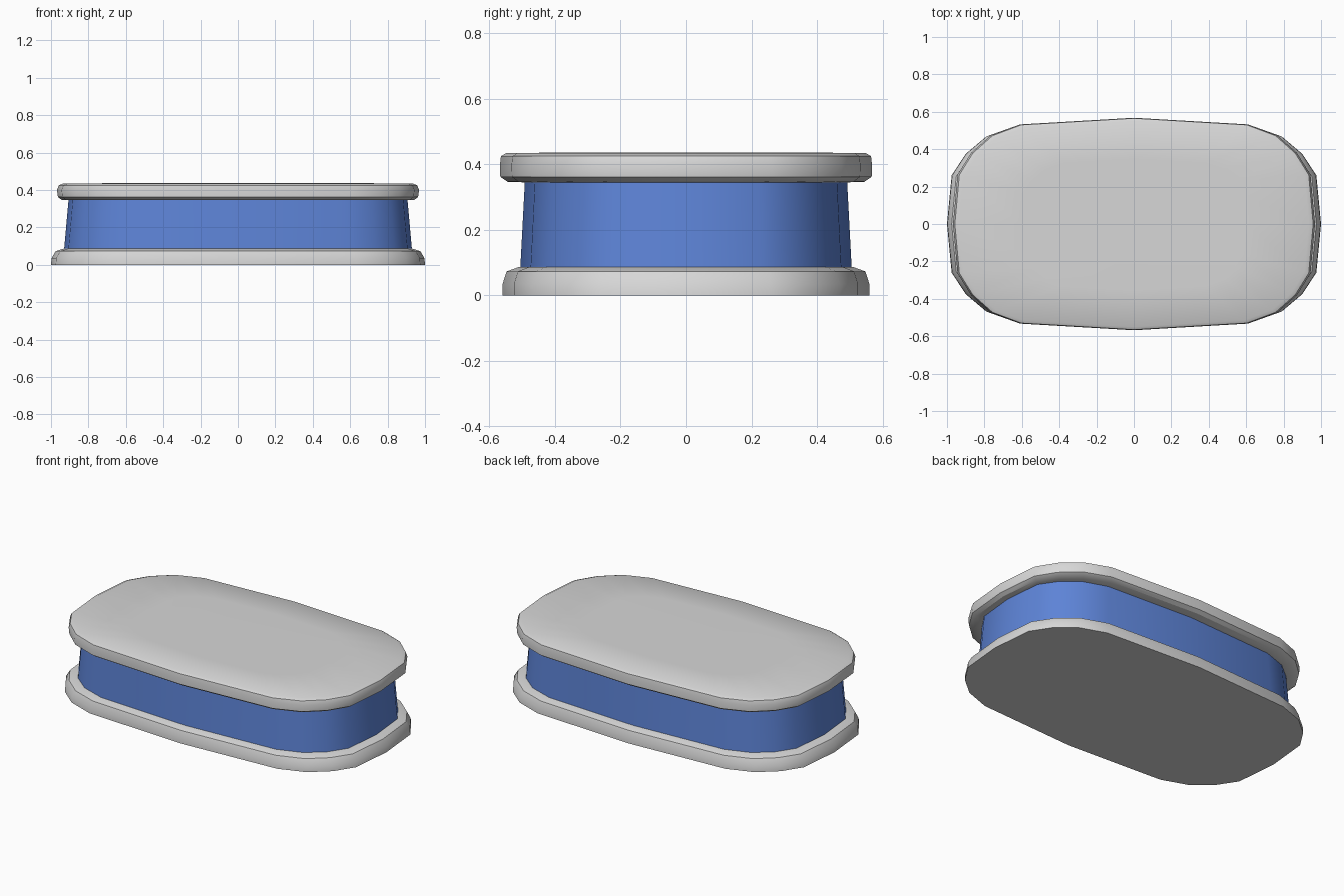
import bpy, bmesh, math

if "Cube" in bpy.data.objects:
    bpy.data.objects.remove(bpy.data.objects["Cube"])

# Quarter of the rounded outline, in base size (x, y)
QUARTER = [(1.0, 0.0), (0.975, 0.26), (0.90, 0.375), (0.79, 0.468), (0.63, 0.525), (0.0, 0.56)]
OUTLINE = (QUARTER
           + [(-x, y) for x, y in QUARTER[-2::-1]]
           + [(-x, -y) for x, y in QUARTER[1:]]
           + [(x, -y) for x, y in QUARTER[-2:0:-1]])


def material(name, rgb):
    m = bpy.data.materials.new(name)
    m.diffuse_color = (*rgb, 1)
    m.use_nodes = True
    m.node_tree.nodes["Principled BSDF"].inputs["Base Color"].default_value = m.diffuse_color
    return m


def loft(name, rings, mat, angle=32):
    """Stack scaled outlines; each ring is (half length x, half width y, z)."""
    bm = bmesh.new()
    loops = [[bm.verts.new((x * hx, y * hy / 0.56, z)) for x, y in OUTLINE]
             for hx, hy, z in rings]
    n = len(OUTLINE)
    for a, b in zip(loops, loops[1:]):
        for i in range(n):
            j = (i + 1) % n
            bm.faces.new((a[i], a[j], b[j], b[i]))
    bm.faces.new(loops[0][::-1])
    bm.faces.new(loops[-1])
    bmesh.ops.recalc_face_normals(bm, faces=bm.faces)
    me = bpy.data.meshes.new(name)
    bm.to_mesh(me)
    bm.free()
    ob = bpy.data.objects.new(name, me)
    bpy.context.collection.objects.link(ob)
    me.materials.append(mat)
    bpy.ops.object.select_all(action='DESELECT')
    ob.select_set(True)
    bpy.context.view_layer.objects.active = ob
    bpy.ops.object.shade_smooth_by_angle(angle=math.radians(angle))
    return ob


grey = material("light grey", (0.68, 0.68, 0.68))
blue = material("blue", (0.11, 0.23, 0.68))

# Flared foot plate
loft("base", [(1.0, 0.56, 0.0), (0.997, 0.56, 0.035),
              (0.975, 0.548, 0.073), (0.93, 0.51, 0.087)], grey)

# Tapered blue wall
loft("body_wall", [(0.93, 0.506, 0.084), (0.906, 0.492, 0.35)], blue)

# Overhanging lid with rounded rim
loft("lid", [(0.90, 0.49, 0.345), (0.942, 0.545, 0.347), (0.963, 0.567, 0.362),
             (0.968, 0.568, 0.40), (0.958, 0.565, 0.425), (0.935, 0.55, 0.434),
             (0.60, 0.35, 0.437)], grey)
